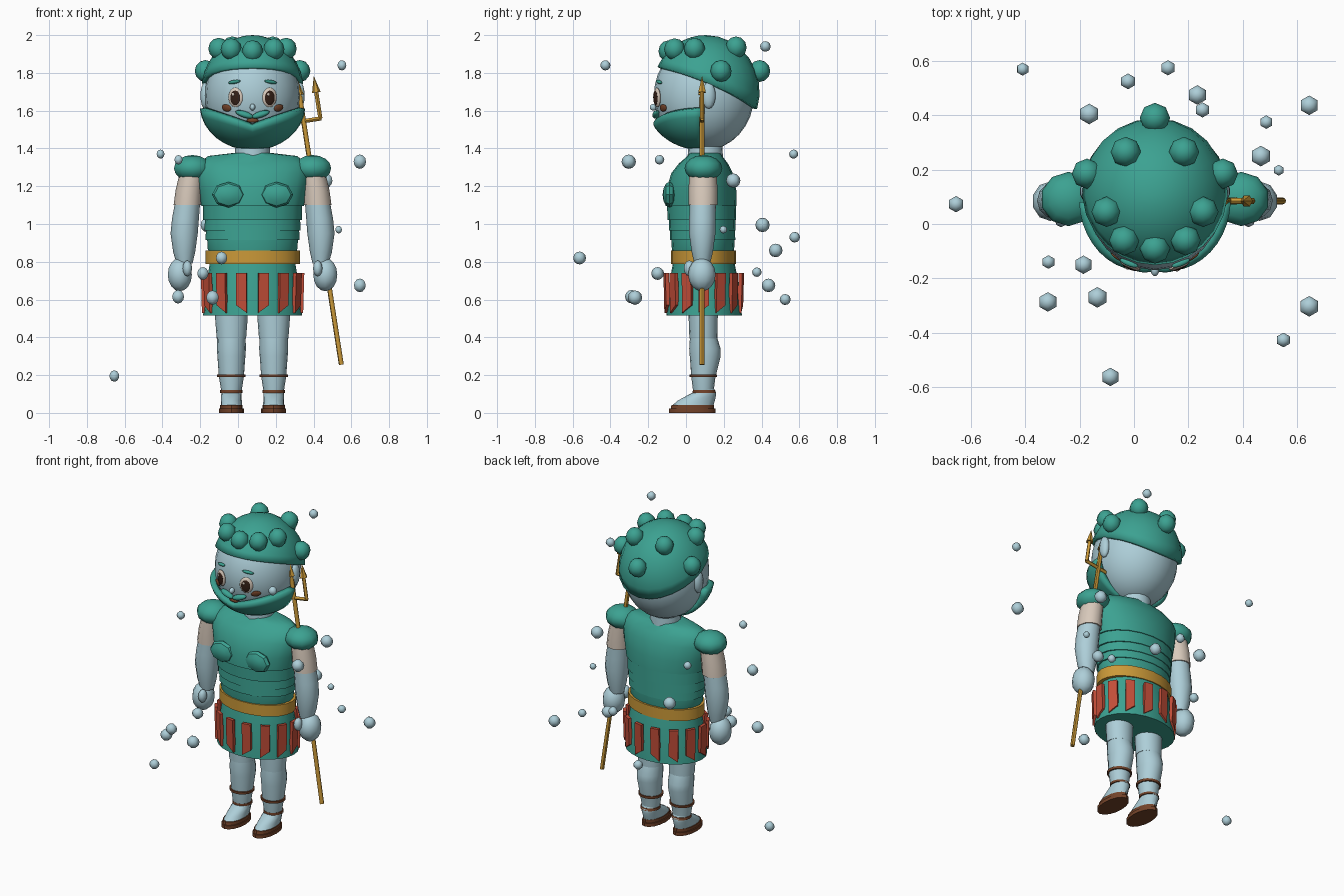
import bpy, bmesh, math
from mathutils import Vector, Matrix

if "Cube" in bpy.data.objects:
    bpy.data.objects.remove(bpy.data.objects["Cube"])

CX, CY = 0.077, 0.092  # figure axis


def mat(name, r, g, b):
    m = bpy.data.materials.new(name)
    m.diffuse_color = (r, g, b, 1)
    m.use_nodes = True
    m.node_tree.nodes["Principled BSDF"].inputs["Base Color"].default_value = m.diffuse_color
    return m


SKIN = mat("pale_blue", .42, .62, .69)
TEAL = mat("teal", .045, .36, .285)
GOLD = mat("gold", .60, .32, .04)
RED = mat("red", .54, .075, .04)
BROWN = mat("brown", .17, .055, .022)
CREAM = mat("cream", .69, .59, .50)
DARK = mat("dark_brown", .035, .014, .008)


def finish(name, bm, m, angle=45):
    me = bpy.data.meshes.new(name)
    bm.to_mesh(me)
    bm.free()
    me.materials.append(m)
    ob = bpy.data.objects.new(name, me)
    bpy.context.collection.objects.link(ob)
    bpy.ops.object.select_all(action='DESELECT')
    ob.select_set(True)
    bpy.context.view_layer.objects.active = ob
    bpy.ops.object.shade_smooth_by_angle(angle=math.radians(angle))
    return ob


def ball(name, loc, rad, m, seg=12, rings=8, rot=None, angle=60):
    bm = bmesh.new()
    M = Matrix.Translation(loc) @ (rot or Matrix.Identity(4)) @ Matrix.Diagonal((*rad, 1))
    bmesh.ops.create_uvsphere(bm, u_segments=seg, v_segments=rings, radius=1, matrix=M)
    return finish(name, bm, m, angle)


def loft(name, rings, m, seg=16, angle=35):
    """Stack of horizontal ellipses: (z, centre x, centre y, radius x, radius y)."""
    bm = bmesh.new()
    loops = []
    for z, x, y, rx, ry in rings:
        loops.append([bm.verts.new((x + rx * math.cos(a), y + ry * math.sin(a), z))
                      for a in (2 * math.pi * i / seg for i in range(seg))])
    for lo, hi in zip(loops, loops[1:]):
        for i in range(seg):
            j = (i + 1) % seg
            bm.faces.new((lo[i], lo[j], hi[j], hi[i]))
    bm.faces.new(loops[0][::-1])
    bm.faces.new(loops[-1])
    return finish(name, bm, m, angle)


def rod(name, a, b, r1, r2, m, seg=8):
    a, b = Vector(a), Vector(b)
    bm = bmesh.new()
    M = Matrix.Translation((a + b) / 2) @ (b - a).to_track_quat('Z', 'Y').to_matrix().to_4x4()
    bmesh.ops.create_cone(bm, cap_ends=True, segments=seg, radius1=r1, radius2=r2,
                          depth=(b - a).length, matrix=M)
    return finish(name, bm, m)


def shell(name, centre, rad, azimuths, span, m, steps, thick):
    """Patch of an ellipsoid; azimuth 0 faces front, span(a) gives polar angle limits."""
    bm = bmesh.new()
    c, grid = Vector(centre), []
    for a in azimuths:
        p0, p1 = span(a)
        row = []
        for k in range(steps + 1):
            p = p0 + (p1 - p0) * k / steps
            row.append(bm.verts.new(c + Vector((rad[0] * math.sin(p) * math.sin(a),
                       -rad[1] * math.sin(p) * math.cos(a), rad[2] * math.cos(p)))))
        grid.append(row)
    for r, s in zip(grid, grid[1:]):
        for k in range(steps):
            bm.faces.new((r[k], r[k + 1], s[k + 1], s[k]))
    bmesh.ops.remove_doubles(bm, verts=bm.verts, dist=1e-4)
    bm.normal_update()
    for f in list(bm.faces):
        if f.normal.dot(f.calc_center_median() - c) < 0:
            f.normal_flip()
    ob = finish(name, bm, m)
    mod = ob.modifiers.new("thickness", 'SOLIDIFY')
    mod.thickness, mod.offset = thick, -1


# Torso armour with stepped bands
torso = [(.84, .225, .16, .09), (.87, .238, .165, .09), (.915, .24, .168, .09), (.916, .249, .173, .088),
         (.965, .247, .172, .088), (.966, .255, .177, .086), (1.02, .252, .176, .086),
         (1.021, .261, .182, .084), (1.095, .263, .182, .082), (1.096, .271, .188, .08),
         (1.18, .287, .186, .08), (1.27, .302, .162, .085), (1.32, .288, .13, .092),
         (1.36, .235, .092, .10), (1.375, .11, .085, .10)]
loft("torso_armour", [(z, CX, y, rx, ry) for z, rx, ry, y in torso], TEAL, 20)
loft("belt", [(.787, CX, CY, .25, .172), (.86, CX, CY, .25, .172)], GOLD, 24)
loft("neck", [(1.33, CX, .102, .094, .094), (1.45, CX, .102, .09, .09)], SKIN)

# Skirt with hanging strips
loft("skirt", [(.515, CX, .096, .262, .2), (.65, CX, .095, .25, .19), (.8, CX, .094, .225, .162)], TEAL, 24)
for i in range(14):
    a = 2 * math.pi * (i + .5) / 14
    s, c = math.sin(a), math.cos(a)
    t = Vector((.265 * c, .205 * s, 0)).normalized()
    n = Vector((t.y, -t.x, 0))
    bm = bmesh.new()
    slant = .02 if s > 0 else -.02
    verts = []
    for d in (-.014, .006):
        for w, z in ((-1, .55 - slant), (1, .55 + slant), (1, .74), (-1, .74)):
            top = z > .7
            p = Vector((CX + (.268 if top else .262) * s, .094 - (.208 if top else .203) * c, z))
            verts.append(bm.verts.new(p + t * w * .028 + n * d))
    for f in ((3, 2, 1, 0), (4, 5, 6, 7), (0, 1, 5, 4), (1, 2, 6, 5), (2, 3, 7, 6), (3, 0, 4, 7)):
        bm.faces.new([verts[k] for k in f])
    bmesh.ops.recalc_face_normals(bm, faces=bm.faces)
    finish("skirt_strip", bm, RED)

# Limbs, both sides
for s in (-1, 1):
    X = lambda off: CX + s * off
    lx = X(.112)
    loft("sole", [(0, lx, .033, .066, .123), (.022, lx, .033, .066, .123)], BROWN)
    loft("sole_trim", [(.022, lx, .033, .06, .114), (.042, lx, .035, .06, .112)], BROWN)
    loft("foot", [(.042, lx, .038, .056, .108), (.065, lx, .055, .055, .098), (.09, lx, .08, .054, .078),
                  (.11, lx, .1, .053, .058), (.13, lx, .092, .054, .055)], SKIN)
    loft("shin", [(.11, lx, .092, .053, .054), (.19, lx, .092, .066, .064), (.3, lx, .102, .074, .082),
                  (.34, lx, .1, .077, .083), (.4, lx, .093, .075, .072)], SKIN)
    loft("thigh", [(.395, lx, .092, .078, .074), (.5, lx, .091, .086, .077), (.62, lx, .091, .088, .08)], SKIN)
    loft("calf_strap", [(.189, lx, .092, .075, .072), (.204, lx, .092, .076, .073)], BROWN)
    loft("ankle_strap", [(.105, lx, .097, .06, .062), (.12, lx, .095, .059, .059)], BROWN)
    ball("chest_plate", (X(.127), -.088, 1.155), (.088, .068, .036), TEAL, 8, 6,
         Matrix.Rotation(math.pi / 2, 4, 'X'), 30)
    ball("shoulder_pad", (X(.318), .092, 1.295), (.103, .1, .07), TEAL, 10, 8)
    loft("sleeve", [(1.1, X(.345), .09, .073, .076), (1.18, X(.337), .09, .07, .077),
                    (1.27, X(.32), .09, .066, .072)], CREAM, 12)
    loft("forearm", [(.79, X(.36), .086, .042, .042), (.85, X(.362), .086, .058, .056),
                     (.95, X(.362), .086, .072, .07), (1.03, X(.355), .087, .071, .07),
                     (1.105, X(.345), .088, .067, .07)], SKIN, 12)
    ball("hand", (X(.385), .084, .732), (.067, .073, .088), SKIN, 10, 8)
    ball("thumb", (X(.345), .018, .765), (.025, .03, .042), SKIN, 8, 6)
    ball("ear", (X(.252), .12, 1.68), (.025, .037, .07), SKIN, 10, 8)

# Head and features set on its surface
HC, HR = Vector((CX, .095, 1.68)), Vector((.252, .265, .29))
ball("head", HC, HR, SKIN, 24, 16)


def feature(name, off, z, rad, m, lift=0, tilt=0, seg=12):
    u, w = off / HR.x, (z - HC.z) / HR.z
    d = Vector((u * HR.x, -HR.y * math.sqrt(1 - u * u - w * w), w * HR.z))
    n = Vector((d.x / HR.x ** 2, d.y / HR.y ** 2, d.z / HR.z ** 2)).normalized()
    rot = Vector((0, -1, 0)).rotation_difference(n).to_matrix().to_4x4()
    rot = rot @ Matrix.Rotation(tilt, 4, 'Y') @ Matrix.Rotation(math.pi / 2, 4, 'X')
    ball(name, HC + d + n * lift, (rad[0], rad[2], rad[1]), m, seg, 8, rot)


for s in (-1, 1):
    feature("eye", s * .09, 1.67, (.041, .012, .052), CREAM, 0, 0, 16)
    feature("iris", s * .088, 1.668, (.028, .006, .039), DARK, .0095, 0, 16)
    feature("eye_glint", s * .088 - .009, 1.686, (.008, .004, .009), CREAM, .0145, 0, 8)
    feature("eyebrow", s * .095, 1.752, (.036, .012, .010), TEAL, .002, s * .12)
    feature("cheek", s * .137, 1.615, (.03, .008, .02), BROWN, .002, -s * .1)
    feature("moustache", s * .042, 1.583, (.05, .02, .017), TEAL, .008, -s * .3)
feature("nose", 0, 1.62, (.015, .02, .018), SKIN, .008)
feature("lips", 0, 1.552, (.032, .015, .012), BROWN, .008)

# Beard: front lower shell
shell("beard", (CX, .09, 1.63), (.28, .295, .24), [math.radians(-88 + 8 * i) for i in range(23)],
      lambda a: (math.pi / 2 + math.asin((.12 - .1 * abs(math.sin(a))) / .24), math.radians(168)),
      TEAL, 7, .035)

# Hair cap and curls
shell("hair_cap", (CX, .105, 1.70), (.272, .285, .30), [math.radians(15 * i) for i in range(25)],
      lambda a: (0, math.radians(80 - 22 * math.cos(a) + 6 * math.cos(a) ** 2)), TEAL, 8, .035)
curls = [(0, .39, 1.81), (.107, .265, 1.935), (.25, .185, 1.81), (.178, .045, 1.928),
         (.113, -.06, 1.925), (0, -.09, 1.915)]
for x, y, z in curls:
    for s in ((-1, 1) if x else (1,)):
        ball("hair_curl", (CX + s * x, y, z), (.056, .056, .058), TEAL, 8, 6)

# Trident leaning against the right shoulder
base, up = Vector((.547, .085, .255)), Vector((-.155, 0, 1)).normalized()
side = Vector((up.z, 0, -up.x))
joint = base + up * 1.305
rod("trident_shaft", base, joint + up * .13, .013, .013, GOLD)
rod("trident_crossbar", joint - side * .095, joint + side * .095, .011, .011, GOLD)
for k in (-1, 0, 1):
    foot = joint + side * .09 * k
    tip = foot + up * .14
    rod("trident_prong", foot, tip, .011, .011, GOLD)
    rod("trident_tip", tip, tip + up * .085, .023, .001, GOLD, 6)

# Floating bubbles: x, y, z, radius
bubbles = [(-.41, .57, 1.37, .024), (-.022, .525, .6, .029), (.125, .575, .93, .028), (-.165, .405, .995, .038),
           (.233, .475, .86, .036), (.252, .42, 1.94, .028), (.645, .437, .675, .036), (.487, .375, .745, .025),
           (.467, .25, 1.23, .038), (.533, .198, .97, .02), (-.655, .073, .195, .03), (-.315, -.14, 1.34, .025),
           (-.186, -.15, .738, .034), (-.317, -.287, .615, .036), (-.135, -.27, .61, .038),
           (.645, -.303, 1.33, .038), (.55, -.427, 1.84, .027), (-.087, -.563, .82, .034)]
for x, y, z, r in bubbles:
    ball("bubble", (x, y, z), (r, r, r), SKIN, 6, 6)
